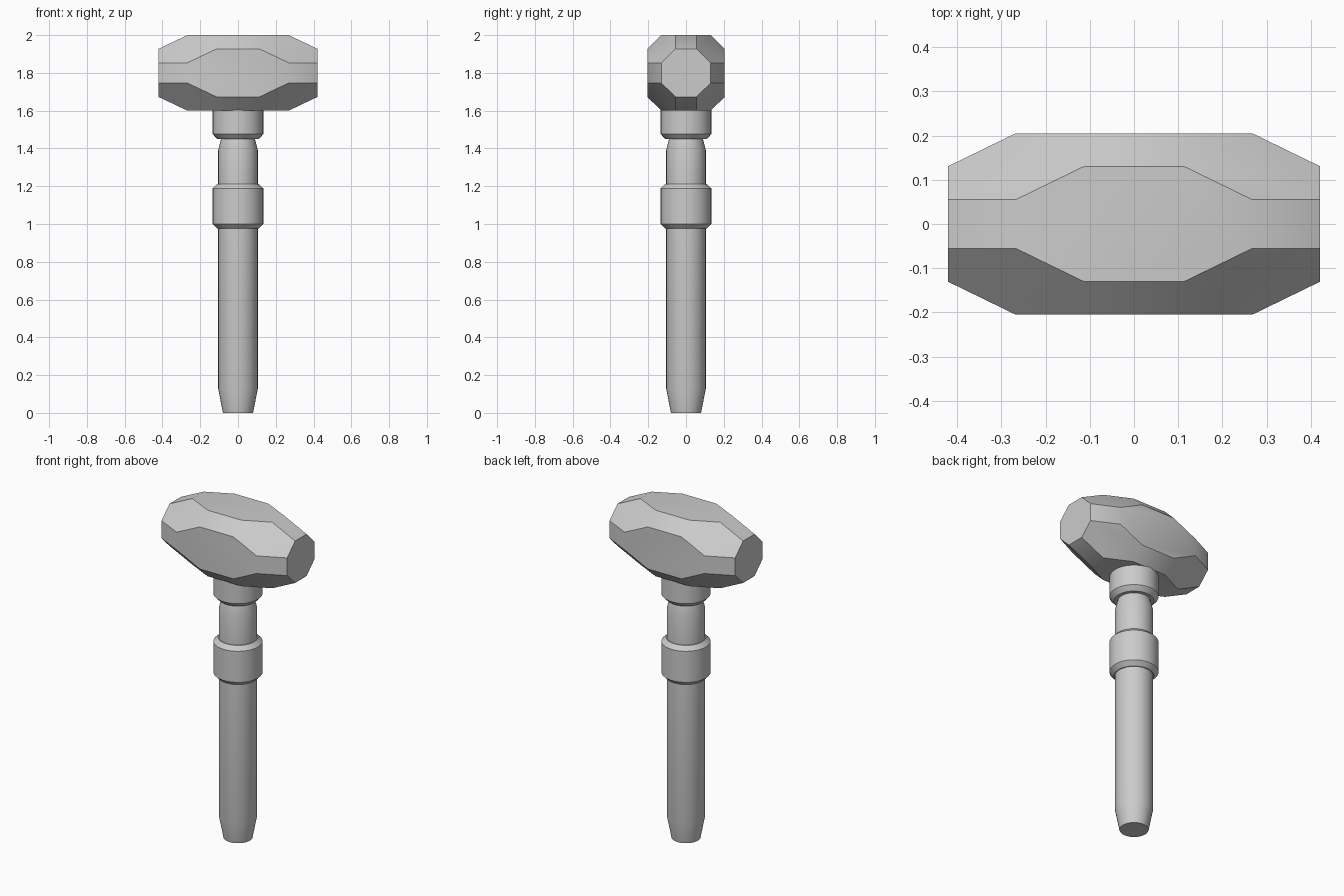
import bpy, bmesh, math
from mathutils import Vector, Matrix

default = bpy.data.objects.get("Cube")
if default:
    bpy.data.objects.remove(default, do_unlink=True)

# Single plain grey material
GREY = (0.6, 0.6, 0.6, 1.0)
grey = bpy.data.materials.new("plain_grey")
grey.use_nodes = True
grey.diffuse_color = GREY
grey.node_tree.nodes["Principled BSDF"].inputs["Base Color"].default_value = GREY


def finish(name, bm):
    """Turn a bmesh into a named, smooth-by-angle object."""
    bmesh.ops.recalc_face_normals(bm, faces=bm.faces)
    mesh = bpy.data.meshes.new(name)
    bm.to_mesh(mesh)
    bm.free()
    mesh.materials.append(grey)
    obj = bpy.data.objects.new(name, mesh)
    bpy.context.collection.objects.link(obj)
    bpy.ops.object.select_all(action="DESELECT")
    obj.select_set(True)
    bpy.context.view_layer.objects.active = obj
    bpy.ops.object.shade_smooth_by_angle(angle=math.radians(30))
    return obj


def lathe(name, profile, segments=32):
    """Spin a (radius, height) profile around z and cap both ends."""
    bm = bmesh.new()
    verts = [bm.verts.new((r, 0, z)) for r, z in profile]
    edges = [bm.edges.new(pair) for pair in zip(verts, verts[1:])]
    bmesh.ops.spin(bm, geom=verts + edges, cent=(0, 0, 0), axis=(0, 0, 1),
                   angle=math.tau, steps=segments)
    bmesh.ops.remove_doubles(bm, verts=bm.verts, dist=1e-4)
    bmesh.ops.holes_fill(bm, edges=[e for e in bm.edges if e.is_boundary], sides=0)
    return finish(name, bm)


def faceted_block(name, half_size, centre):
    """Box with every edge and corner cut away, leaving octagonal sides."""
    bm = bmesh.new()
    levels = (1.0, 0.636, 0.268)
    signs = (-1, 1)
    for i in range(3):
        for j in range(3):
            if i == j:
                continue
            k = 3 - i - j
            for sx in signs:
                for sy in signs:
                    for sz in signs:
                        bm.verts.new((sx * levels[i], sy * levels[j], sz * levels[k]))
    bmesh.ops.convex_hull(bm, input=bm.verts)
    bmesh.ops.dissolve_limit(bm, angle_limit=math.radians(1),
                             verts=bm.verts, edges=bm.edges)
    matrix = Matrix.Translation(centre) @ Matrix.Diagonal((*half_size, 1))
    bmesh.ops.transform(bm, matrix=matrix, verts=bm.verts)
    return finish(name, bm)


# Handle with tapered foot, raised grip collar, neck and socket collar
SHAFT, COLLAR = 0.105, 0.135
lathe("handle", [
    (0.08, 0), (SHAFT, 0.13), (SHAFT, 0.975),
    (0.11, 0.975), (COLLAR, 1.0), (COLLAR, 1.188), (0.11, 1.212),
    (SHAFT, 1.212), (SHAFT, 1.39), (0.09, 1.45),
    (0.11, 1.45), (COLLAR, 1.477), (COLLAR, 1.65),
])

# Hammer head
faceted_block("hammer_head", (0.421, 0.205, 0.2), Vector((0, 0, 1.8)))
